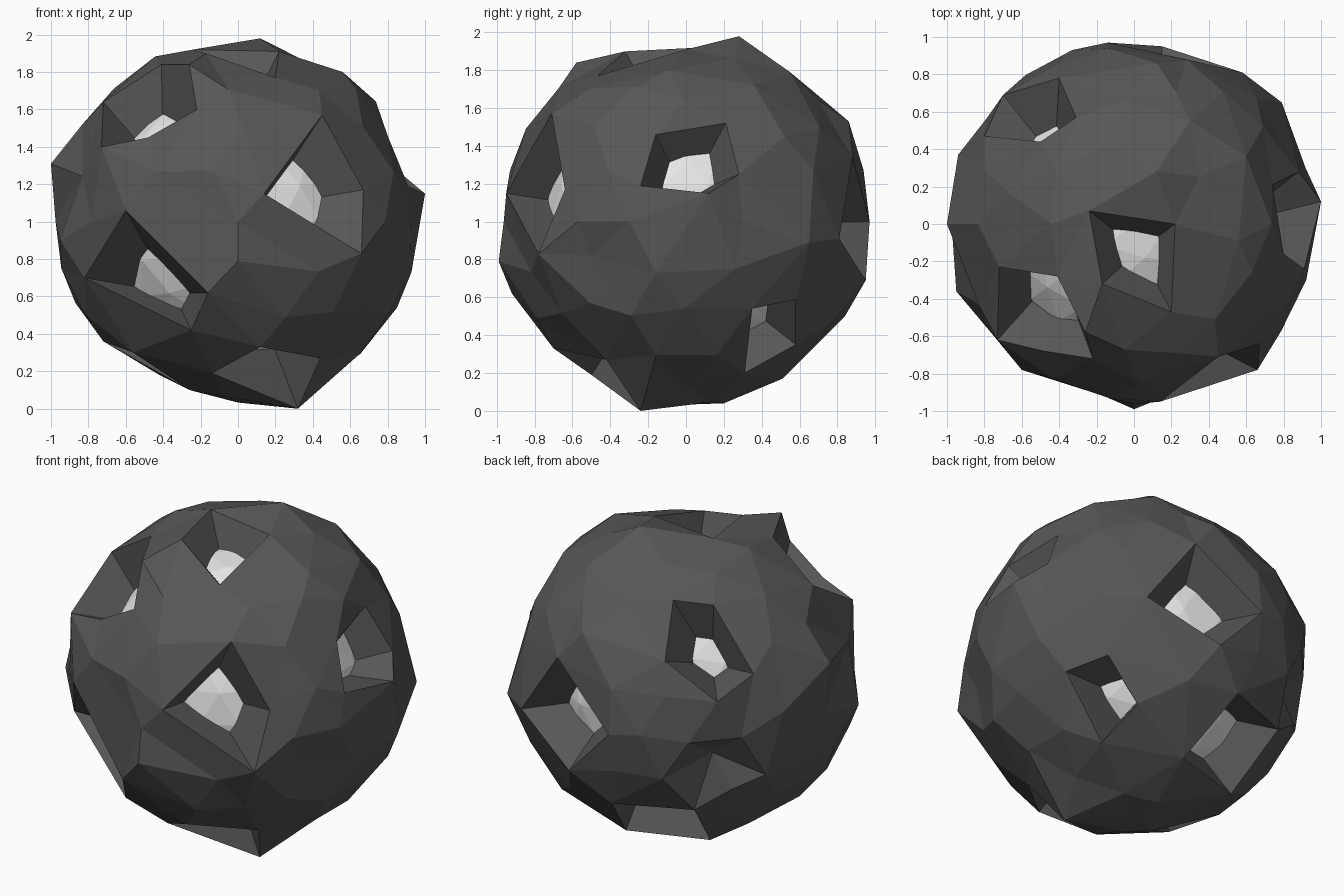
import bpy
import bmesh
import random
from mathutils import Vector

random.seed(4)
cube = bpy.data.objects.get("Cube")
if cube:
    bpy.data.objects.remove(cube, do_unlink=True)

CENTRE = Vector((0, 0, 1))
CORE_RADIUS = 0.76


def make_material(name, value):
    mat = bpy.data.materials.new(name)
    mat.use_nodes = True
    colour = (value, value, value, 1)
    mat.diffuse_color = colour
    shader = mat.node_tree.nodes["Principled BSDF"]
    shader.inputs["Base Color"].default_value = colour
    shader.inputs["Roughness"].default_value = 0.9
    return mat


def make_object(name, bm, mat):
    mesh = bpy.data.meshes.new(name)
    bm.to_mesh(mesh)
    bm.free()
    mesh.materials.append(mat)
    obj = bpy.data.objects.new(name, mesh)
    obj.location = CENTRE
    bpy.context.collection.objects.link(obj)
    return obj


def ball(radius):
    bm = bmesh.new()
    bmesh.ops.create_icosphere(bm, subdivisions=3, radius=radius)
    return bm


# Rim corners of every pit, measured from the ball's centre
pits = {
    "top": [(-.24, .07, .92), (.22, 0, .91), (.2, -.47, .77), (-.17, -.32, .9)],
    "upper_right": [(-.72, -.23, .64), (-.41, -.28, .84), (-.26, -.58, .84),
                    (-.22, -.72, .6), (-.48, -.68, .45), (-.73, -.62, .4)],
    "front_right": [(-.6, -.78, .06), (-.82, -.46, -.3),
                    (-.25, -.76, -.58), (-.16, -.92, -.38)],
    "front_left": [(.45, -.71, .57), (.67, -.64, .17),
                   (.66, -.78, -.17), (.14, -.95, .15)],
    "left": [(.74, .21, .52), (.8, -.16, .46), (.91, -.24, .19),
             (1, .12, .15), (.88, .28, .25)],
    "front_low": [(.12, -.7, -.67), (.44, -.42, -.73),
                  (.32, -.24, -1), (-.14, -.5, -.81)],
    "back_left_low": [(.68, .58, -.41), (.8, .35, -.46),
                      (.5, .31, -.8), (.46, .58, -.65)],
    "back_right": [(-.31, .57, .74), (-.5, .44, .71), (-.8, .47, .37),
                   (-.7, .69, .25), (-.4, .78, .46)],
    "back": [(.28, .88, .34), (-.14, .97, 0), (.15, .95, -.31), (.58, .81, -.09)],
    "back_low": [(-.07, .84, -.5), (-.52, .66, -.49),
                 (-.42, .36, -.82), (.06, .51, -.83)],
    "under": [(-.72, -.1, -.64), (-.56, -.36, -.7), (-.26, -.14, -.9)],
}
# Direction and relative width of the pit floors that are off centre
floors = {
    "top": ((.02, -.16, .7), .42),
    "upper_right": ((-.46, -.39, .45), .42),
    "front_right": ((-.41, -.49, -.37), .38),
    "front_left": ((.3, -.65, .13), .45),
    "left": ((.7, .02, .22), .42),
    "back_left_low": ((.4, .38, -.52), .36),
    "back_right": ((-.48, .43, .36), .26),
    "back_low": ((-.14, .46, -.54), .58),
}
# Raised and sunken points on the crust
bumps = [(-1, 0, .31), (.12, .28, .98), (.56, -.09, .8), (.3, .55, .79),
         (.6, .36, .72), (-.33, .93, .03), (.12, .86, .53), (.69, .52, .45),
         (.79, .65, -.11), (0, -.99, -.21), (0, .2, -.96), (-.94, .37, .13),
         (-.72, .56, -.34), (-.59, .58, -.14), (.75, -.5, -.18),
         (.93, .26, -.25), (.85, -.01, -.46), (-.95, -.36, -.1)]

# Spread crust points over the ball, leaving the pits empty
anchors = [(Vector(p), name) for name, rim in pits.items() for p in rim]
anchors += [(Vector(p), None) for p in bumps]
openings = []
for rim in pits.values():
    corners = [Vector(p).normalized() for p in rim]
    middle = sum(corners, Vector()).normalized()
    openings.append((middle, max((c - middle).length for c in corners)))

source = ball(1)
points = list(anchors)
for v in source.verts:
    d = v.co.normalized()
    in_pit = any((d - m).length < r * 1.05 for m, r in openings)
    crowded = any((d - a.normalized()).length < 0.2 for a, _ in anchors)
    if not in_pit and not crowded:
        points.append((d * random.uniform(0.96, 0.99), None))
source.free()

# Skin the points on a unit ball, then push each to its own height
bm = bmesh.new()
target, owner = {}, {}
for p, name in points:
    v = bm.verts.new(p.normalized())
    target[v], owner[v] = p, name
bmesh.ops.convex_hull(bm, input=list(bm.verts))
for v, p in target.items():
    v.co = p

# Sink each pit to the core with sloping walls
for name, rim in pits.items():
    caps = [f for f in bm.faces if all(owner.get(v) == name for v in f.verts)]
    if not caps:
        continue
    middle = sum((Vector(p) for p in rim), Vector()) / len(rim)
    spot, width = floors.get(name, (middle, 0.45))
    base = Vector(spot).normalized() * (CORE_RADIUS - 0.06)
    outer = {v for f in caps for v in f.verts}
    inner = {v: bm.verts.new(base + (v.co - middle) * width) for v in outer}
    edges = [tuple(e.verts) for e in {e for f in caps for e in f.edges}
             if sum(f in caps for f in e.link_faces) == 1]
    floor_loops = [[inner[v] for v in f.verts] for f in caps]
    bmesh.ops.delete(bm, geom=caps, context='FACES')
    for a, b in edges:
        bm.faces.new((a, b, inner[b], inner[a]))
    for loop in floor_loops:
        bm.faces.new(loop)
bmesh.ops.recalc_face_normals(bm, faces=list(bm.faces))

make_object("rock_crust", bm, make_material("dark_grey_rock", 0.095))

# Pale core showing at the bottom of the pits
make_object("pale_core", ball(CORE_RADIUS), make_material("pale_core", 0.8))
